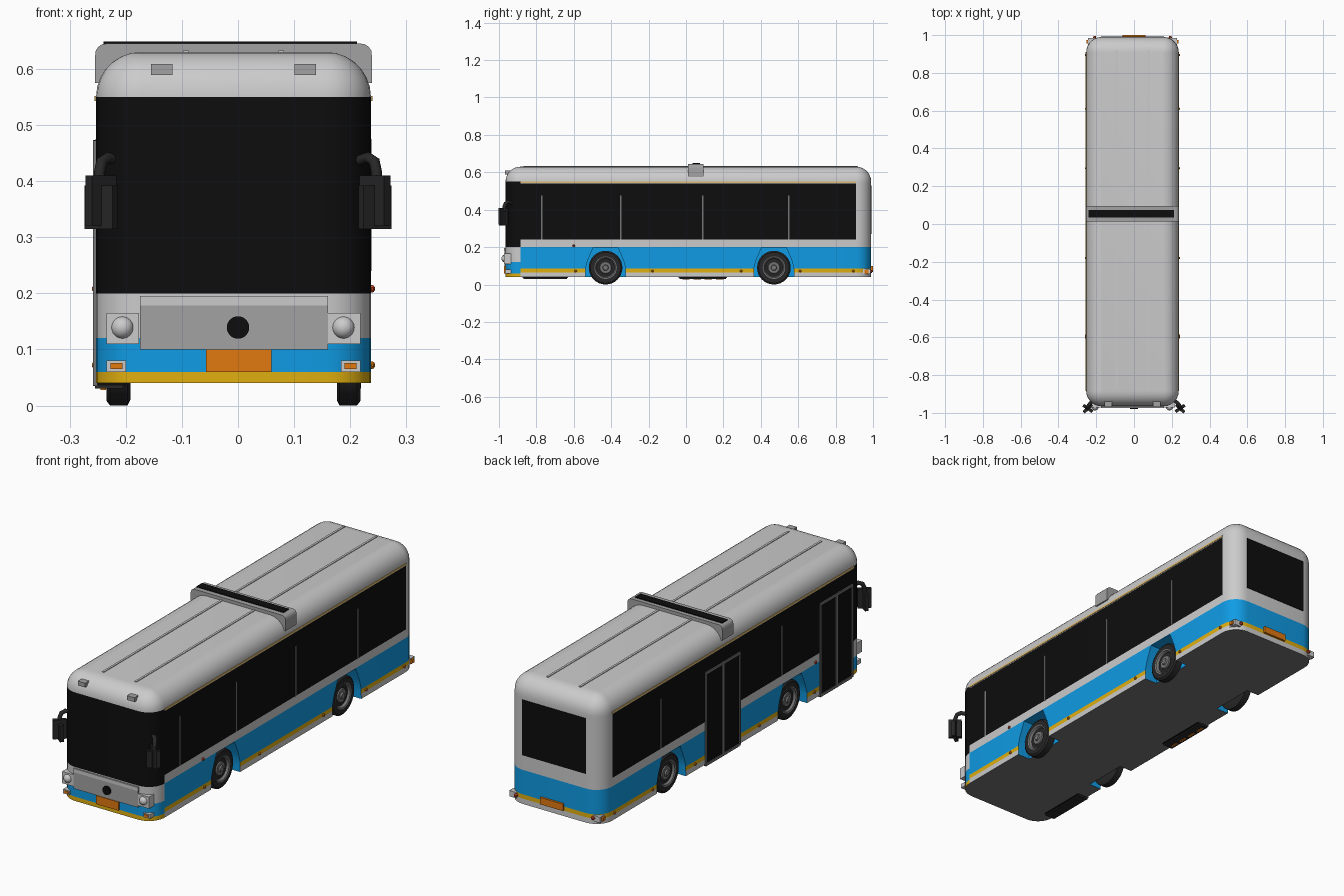
import bpy, bmesh
from math import sin, cos, pi, radians
from mathutils import Matrix, Vector

if "Cube" in bpy.data.objects:
    bpy.data.objects.remove(bpy.data.objects["Cube"])

CX, HW, Y0, Y1, R = -0.008, 0.245, -0.965, 0.99, 0.081   # body centre, half width, ends, corner radius


def mat(name, r, g, b):
    m = bpy.data.materials.new(name)
    m.diffuse_color = (r, g, b, 1)
    m.use_nodes = True
    m.node_tree.nodes["Principled BSDF"].inputs["Base Color"].default_value = m.diffuse_color
    return m


BLACK = mat("black_glass", .004, .004, .004)
BLUE = mat("blue_paint", .005, .33, .78)
YELLOW = mat("yellow_paint", .75, .43, .005)
ORANGE = mat("orange_lens", .75, .19, .005)
RED = mat("red_lens", .6, .06, .02)
GOLD = mat("gold_trim", .75, .5, .16)
DARK = mat("dark_trim", .02, .02, .02)
STEEL = mat("dark_grey", .18, .18, .18)
PANEL = mat("mid_grey", .36, .36, .36)
PAINT = mat("light_grey_paint", .6, .6, .6)


def finish(name, bm, m=None, smooth=True):
    bmesh.ops.recalc_face_normals(bm, faces=bm.faces)
    me = bpy.data.meshes.new(name)
    bm.to_mesh(me)
    bm.free()
    ob = bpy.data.objects.new(name, me)
    bpy.context.collection.objects.link(ob)
    if m:
        me.materials.append(m)
    if smooth:
        shade(ob)
    return ob


def shade(ob):
    bpy.ops.object.select_all(action='DESELECT')
    ob.select_set(True)
    bpy.context.view_layer.objects.active = ob
    bpy.ops.object.shade_smooth_by_angle(angle=radians(32))


def box(name, x, y, z, m=None, rot=0):
    lo, hi = (Vector(v) for v in zip(x, y, z))
    bm = bmesh.new()
    bmesh.ops.create_cube(bm, size=1, matrix=Matrix.Translation((lo + hi) / 2)
                          @ Matrix.Rotation(rot, 4, 'Z') @ Matrix.Diagonal((*(hi - lo), 1)))
    return finish(name, bm, m, False)


def pair(name, x, y, z, m=None, rot=0):
    # x range measured outward from the bus centreline, built on both sides
    for s, side in ((-1, "left"), (1, "right")):
        box(f"{name}_{side}", sorted(CX + s * v for v in x), y, z, m, s * rot)


def prism(bm, pts, at, a, b):
    # extrude a 2D outline; at(u, v, w) places it in space
    va = [bm.verts.new(at(u, v, a)) for u, v in pts]
    vb = [bm.verts.new(at(u, v, b)) for u, v in pts]
    bm.faces.new(va)
    bm.faces.new(vb)
    for i in range(len(pts)):
        j = (i + 1) % len(pts)
        bm.faces.new((va[i], va[j], vb[j], vb[i]))


def lathe(name, profile, s, y, z, m, n=32):
    # revolve (x offset, radius) around a sideways axle
    bm = bmesh.new()
    rings = [[bm.verts.new((CX + s * px, y + r * cos(2 * pi * k / n), z + r * sin(2 * pi * k / n)))
              for k in range(n)] for px, r in profile]
    for a, b in zip(rings, rings[1:]):
        for k in range(n):
            j = (k + 1) % n
            bm.faces.new((a[k], a[j], b[j], b[k]))
    bm.faces.new(rings[-1])
    bm.faces.new(rings[0])
    return finish(name, bm, m)


def disc(name, loc, r, depth, m, axis='X', n=24):
    bm = bmesh.new()
    bmesh.ops.create_cone(bm, cap_ends=True, segments=n, radius1=r, radius2=r, depth=depth,
                          matrix=Matrix.Translation(loc) @ Matrix.Rotation(pi / 2, 4, 'Y' if axis == 'X' else 'X'))
    return finish(name, bm, m)


def ball(name, loc, r, m=None, n=16):
    bm = bmesh.new()
    bmesh.ops.create_uvsphere(bm, u_segments=n, v_segments=n // 2, radius=r, matrix=Matrix.Translation(loc))
    return finish(name, bm, m)


# --- body shell: stacked rounded rectangles with coloured bands
PAL = [PAINT, BLUE, YELLOW, BLACK, STEEL]
BANDS = {"front": [(.06, 2), (.12, 1), (.2, 0), (.55, 3)],
         "side": [(.065, 0), (.085, 2), (.2, 1), (.24, 0), (.54, 3)],
         "back": [(.065, 0), (.085, 2), (.2, 1)]}
levels = [(0, z) for z in (.04, .06, .065, .085, .12, .2, .24, .54, .55)]
levels += [(.08 * (1 - cos(k * pi / 14)), .55 + .08 * sin(k * pi / 14)) for k in range(1, 8)]


def ring(bm, d, z):
    out = []
    for sx, y, a0 in ((1, Y0 + R, -pi / 2), (1, Y1 - R, 0), (-1, Y1 - R, pi / 2), (-1, Y0 + R, pi)):
        for k in range(8):
            a = a0 + k * pi / 14
            out.append(bm.verts.new((CX + sx * (HW - R) + (R - d) * cos(a), y + (R - d) * sin(a), z)))
    return out


bm = bmesh.new()
rings = [ring(bm, d, z) for d, z in levels]
for a, b in zip(rings, rings[1:]):
    for k in range(len(a)):
        j = (k + 1) % len(a)
        f = bm.faces.new((a[k], a[j], b[j], b[k]))
        c = f.calc_center_median()
        zone = "front" if c.y < Y0 + R - .002 else "back" if c.y > Y1 - R + .002 else "side"
        f.material_index = next((i for top, i in BANDS[zone] if c.z < top), 0)
bm.faces.new(rings[-1])
bm.faces.new(rings[0]).material_index = 4
body = finish("body_shell", bm, None, False)

# --- wheel arch recesses cut into both sides
WHEELS = (-.43, .47)
bm = bmesh.new()
for s in (-1, 1):
    for y in WHEELS:
        arch = [(-.108, .02), (-.106, .09), (-.095, .13), (-.066, .197), (.066, .197), (.095, .13), (.106, .09), (.108, .02)]
        prism(bm, [(y + u, v) for u, v in arch], lambda u, v, w: (CX + s * w, u, v), .18, .3)
for f in bm.faces:
    f.material_index = 1
cutter = finish("arch_cutter", bm, None, False)
cutter.hide_render = True
for ob in (body, cutter):
    for m in PAL:
        ob.data.materials.append(m)
mod = body.modifiers.new("arches", 'BOOLEAN')
mod.operation, mod.solver, mod.object = 'DIFFERENCE', 'EXACT', cutter
bpy.context.view_layer.objects.active = body
bpy.ops.object.modifier_apply(modifier="arches")
bpy.data.objects.remove(cutter)
shade(body)

# --- wheels: tyre, dished rim and hand holes
TYRE = [(.184, .055), (.184, .08), (.189, .09), (.22, .09), (.226, .082), (.226, .06), (.215, .055)]
RIM = [(.2, .06), (.227, .06), (.225, .054), (.213, .047), (.213, .034), (.22, .03), (.22, .016), (.227, .013), (.227, .004)]
for s, side in ((-1, "left"), (1, "right")):
    for y, end in zip(WHEELS, ("front", "rear")):
        lathe(f"tyre_{end}_{side}", TYRE, s, y, .09, DARK)
        lathe(f"rim_{end}_{side}", RIM, s, y, .09, STEEL)
        for k in range(8):
            a = k * pi / 4
            disc("rim_hole", (CX + s * .213, y + .041 * cos(a), .09 + .041 * sin(a)), .006, .003, BLACK, n=10)

# --- roof pod arching over the roof, with black top strip and roof ribs
half = [(.247, .575), (.247, .62)] + [(.227 + .02 * cos(a), .625 + .02 * sin(a)) for a in (.4, .8, 1.2, pi / 2)]
bm = bmesh.new()
prism(bm, [(CX + x, z) for x, z in half] + [(CX - x, z) for x, z in reversed(half)],
      lambda u, v, w: (u, w, v), .012, .094)
finish("roof_pod", bm, PANEL)
box("roof_pod_strip", (-.24, .212), (.035, .075), (.64, .649), BLACK)
pair("roof_rib", (.08, .09), (-.87, .92), (.625, .633))
pair("roof_marker", (.109, .147), (-.968, -.92), (.589, .609), PANEL)

# --- side trim, window dividers, side marker lights
pair("gutter_trim", (.24, .2475), (-.885, .91), (.543, .552), GOLD)
for y in (-.77, -.35, .09, .55):
    pair("window_divider", (.24, .246), (y - .004, y + .004), (.24, .475), STEEL)
for s in (-1, 1):
    for y in (-.59, -.18, .295, .61, .895):
        ball("side_marker", (CX + s * .246, y, .072), .007, ORANGE, 10)
    ball("side_repeater", (CX + s * .246, -.6, .208), .007, RED, 10)

# --- left side doors: dark leaves, grey frames, steps with orange edge
for y0, y1, name in ((-.87, -.635, "front_door"), (-.035, .215, "middle_door")):
    mid = (y0 + y1) / 2
    box(name + "_panel", (-.255, -.2), (y0, y1), (.036, .47), BLACK)
    for y in (y0, mid - .004, mid + .004, y1):
        box(name + "_post", (-.258, -.25), (y - .004, y + .004), (.036, .472), STEEL)
    for z in (.04, .468):
        box(name + "_rail", (-.258, -.25), (y0, y1), (z - .005, z + .005), STEEL)
    box(name + "_step", (-.255, -.205), (y0, y1), (.03, .042), DARK)
for k in range(4):
    box("step_reflector", (-.245, -.235), (-.02 + k * .06, .02 + k * .06), (.028, .034), ORANGE)

# --- front: panel, badge disc, headlights, plate, indicators
box("front_panel", (-.175, .16), (-.971, -.94), (.1, .195), PANEL)
box("front_panel_top", (-.175, .16), (-.973, -.94), (.178, .195), PAINT)
disc("front_badge_disc", (0, -.973, .139), .02, .012, BLACK, 'Y')
box("front_plate", (-.057, .06), (-.974, -.94), (.06, .1), ORANGE)
pair("headlight_housing", (.168, .226), (-.972, -.92), (.11, .165), PAINT)
for x in (-.206, .188):
    ball("headlight", (x, -.967, .139), .02, None, 24)
pair("front_indicator_housing", (.192, .226), (-.966, -.91), (.06, .08), PAINT)
pair("front_indicator", (.198, .219), (-.969, -.95), (.065, .076), ORANGE)

# --- rear: window, plate, corner lamps
box("rear_window", (-.174, .158), (.98, .993), (.27, .53), BLACK)
box("rear_plate", (-.06, .06), (.98, 1), (.068, .1), ORANGE)
pair("rear_lamp_housing", (.2, .235), (.94, .986), (.055, .082), PAINT)
pair("rear_lamp", (.222, .243), (.955, .975), (.06, .077), ORANGE)
for s in (-1, 1):
    ball("rear_corner_lamp", (CX + s * .2, .988, .07), .009, RED, 10)

# --- wing mirrors: curved arm and crossed heads
for s, side in ((-1, "left"), (1, "right")):
    cu = bpy.data.curves.new("mirror_arm_" + side, 'CURVE')
    cu.dimensions, cu.bevel_depth, cu.bevel_resolution = '3D', .01, 2
    cu.use_fill_caps = True
    sp = cu.splines.new('POLY')
    path = [(.21, -.93, .435), (.232, -.95, .442), (.243, -.964, .435), (.247, -.972, .415), (.247, -.975, .37)]
    sp.points.add(len(path) - 1)
    for p, (x, y, z) in zip(sp.points, path):
        p.co = (s * x, y, z, 1)
    cu.materials.append(DARK)
    bpy.context.collection.objects.link(bpy.data.objects.new("mirror_arm_" + side, cu))
    cx = s * .244
    for rot, z0, z1 in ((.6, .315, .392), (-.75, .32, .41)):
        box("mirror_head_" + side, (cx - .03, cx + .03), (-.985, -.968), (z0, z1), DARK, s * rot)
